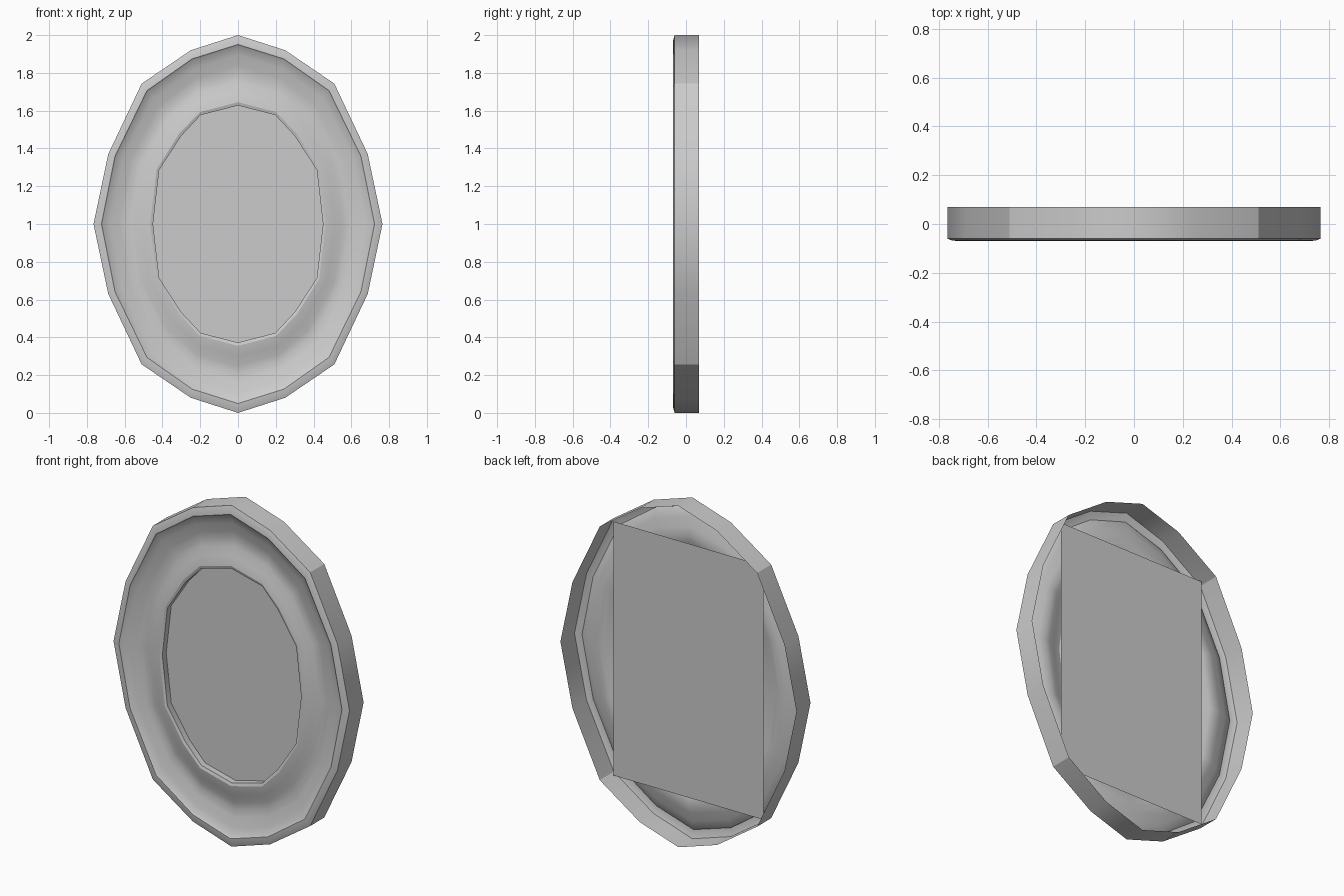
import bpy, bmesh

if "Cube" in bpy.data.objects:
    bpy.data.objects.remove(bpy.data.objects["Cube"])

# Quarter outlines (x, z from the centre) of the outer edge and the inner lip
OUTER = [(0, 1.0), (0.25, 0.92), (0.51, 0.743), (0.687, 0.37), (0.765, 0)]
INNER = [(0, 0.645), (0.2, 0.593), (0.31, 0.48), (0.43, 0.29), (0.465, 0)]

# Moulding section: (blend from outer to inner outline, depth y)
SECTION = [(0, 0.07), (0, -0.06), (0.06, -0.067), (0.14, -0.07), (0.16, -0.064),
           (0.30, -0.052), (0.45, -0.036), (0.58, -0.03), (0.70, -0.035),
           (0.84, -0.053), (1.0, -0.063), (1.05, -0.058), (1.05, -0.022)]
SHARP_RINGS = {1, 3, 10, 11}


def full_ring(q):
    """Mirror a quarter outline into a closed 16-point ring."""
    right = q + [(x, -z) for x, z in q[-2::-1]]
    return right + [(-x, z) for x, z in right[-2:0:-1]]


def add_object(name, bm):
    mesh = bpy.data.meshes.new(name)
    bm.to_mesh(mesh)
    bm.free()
    obj = bpy.data.objects.new(name, mesh)
    bpy.context.collection.objects.link(obj)
    return obj


# Oval frame moulding, open at the back
bm = bmesh.new()
outer, inner = full_ring(OUTER), full_ring(INNER)
rings = []
for t, y in SECTION:
    rings.append([bm.verts.new((a[0] + (b[0] - a[0]) * t, y,
                                1 + a[1] + (b[1] - a[1]) * t))
                  for a, b in zip(outer, inner)])
n = len(outer)
for r0, r1 in zip(rings, rings[1:]):
    for i in range(n):
        j = (i + 1) % n
        bm.faces.new((r0[i], r0[j], r1[j], r1[i])).smooth = True
bmesh.ops.recalc_face_normals(bm, faces=bm.faces)
bm.normal_update()
# Make sure the front of the moulding faces the viewer
if sum(f.normal.y * f.calc_area() for f in bm.faces) > 0:
    bmesh.ops.reverse_faces(bm, faces=bm.faces)
# Crisp edges along the rim and lip, and at the four shoulder corners
for k in SHARP_RINGS:
    for i in range(n):
        bm.edges.get((rings[k][i], rings[k][(i + 1) % n])).smooth = False
for i in (2, 6, 10, 14):
    bm.edges.get((rings[0][i], rings[1][i])).smooth = False
add_object("oval_frame", bm)

# Flat rectangular picture panel behind the opening
bm = bmesh.new()
bm.faces.new([bm.verts.new((sx * 0.486, -0.022, 1 + sz * 0.744))
              for sx, sz in ((-1, -1), (1, -1), (1, 1), (-1, 1))])
add_object("picture_panel", bm)
